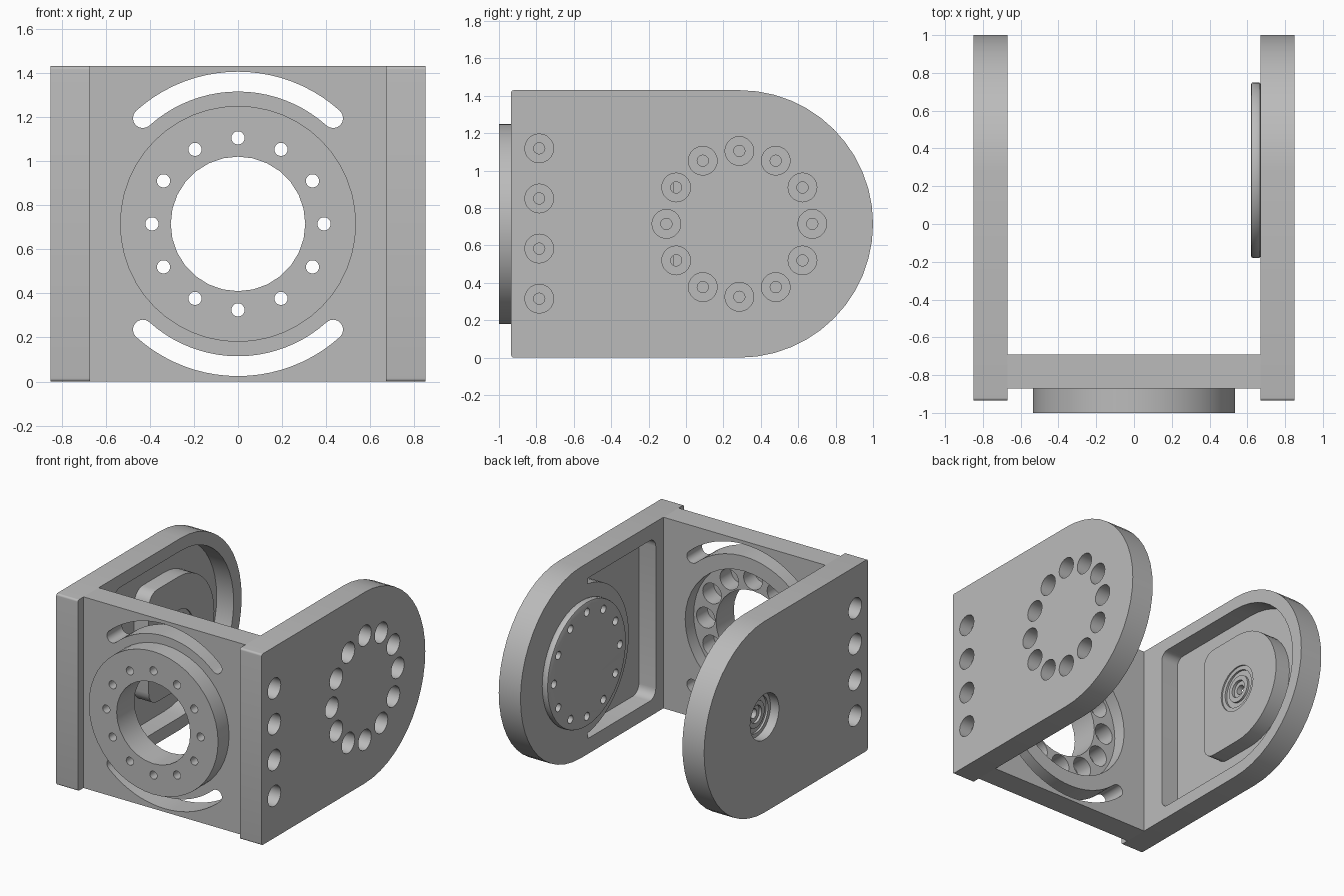
import bpy, bmesh
from math import sin, cos, pi, radians

cube = bpy.data.objects.get("Cube")
if cube:
    bpy.data.objects.remove(cube, do_unlink=True)

grey = bpy.data.materials.new("machined_grey")
grey.use_nodes = True
colour = (0.5, 0.5, 0.5, 1)
grey.diffuse_color = colour
grey.node_tree.nodes["Principled BSDF"].inputs["Base Color"].default_value = colour

MID = 0.715      # height of every bore axis
PIVOT = 0.285    # y of the arm pivot
R = 0.715        # arm end radius


def arc(cu, cv, r, a0, a1, n):
    return [(cu + r * cos(radians(a0 + (a1 - a0) * i / n)),
             cv + r * sin(radians(a0 + (a1 - a0) * i / n))) for i in range(n + 1)]


def circle(cu, cv, r, n=32):
    return arc(cu, cv, r, 0, 360, n)[:-1]


def d_shape(back, r, corner):
    """Round-ended plate outline in (y, z), with rounded corners at its flat end."""
    return (arc(PIVOT, MID, r, -90, 90, 24)
            + arc(back + corner, MID + r - corner, corner, 90, 180, 5)
            + arc(back + corner, MID - r + corner, corner, 180, 270, 5))


def prisms(name, outlines, axis, a, b):
    """Extrude 2D outlines along x or y, from a to b, as one object."""
    bm = bmesh.new()
    for pts in outlines:
        place = (lambda u, v: (a, u, v)) if axis == "x" else (lambda u, v: (u, a, v))
        face = bm.faces.new([bm.verts.new(place(u, v)) for u, v in pts])
        ext = bmesh.ops.extrude_face_region(bm, geom=[face])
        move = (b - a, 0, 0) if axis == "x" else (0, b - a, 0)
        bmesh.ops.translate(bm, vec=move,
                            verts=[e for e in ext["geom"] if isinstance(e, bmesh.types.BMVert)])
    bmesh.ops.recalc_face_normals(bm, faces=bm.faces)
    mesh = bpy.data.meshes.new(name)
    bm.to_mesh(mesh)
    bm.free()
    obj = bpy.data.objects.new(name, mesh)
    mesh.materials.append(grey)
    bpy.context.collection.objects.link(obj)
    return obj


def activate(obj):
    bpy.ops.object.select_all(action="DESELECT")
    obj.select_set(True)
    bpy.context.view_layer.objects.active = obj


def cut(obj, outlines, axis, a, b, operation="DIFFERENCE"):
    tool = prisms("cutter", outlines, axis, a, b)
    mod = obj.modifiers.new("cut", "BOOLEAN")
    mod.operation, mod.solver, mod.object = operation, "EXACT", tool
    activate(obj)
    bpy.ops.object.modifier_apply(modifier="cut")
    bpy.data.objects.remove(tool, do_unlink=True)


def bevel(obj, width):
    mod = obj.modifiers.new("bevel", "BEVEL")
    mod.width, mod.segments, mod.limit_method = width, 2, "ANGLE"
    mod.angle_limit = radians(60)
    activate(obj)
    bpy.ops.object.modifier_apply(modifier="bevel")


def bolt_ring(cu, r):
    return [circle(cu + 0.39 * cos(i * pi / 6), MID + 0.39 * sin(i * pi / 6), r, 20)
            for i in range(12)]


def slot(middle):
    """Curved slot with round ends around the base bore."""
    a0, a1, mean, half = middle - 42, middle + 42, 0.645, 0.045
    e0 = (mean * cos(radians(a0)), MID + mean * sin(radians(a0)))
    e1 = (mean * cos(radians(a1)), MID + mean * sin(radians(a1)))
    return (arc(0, MID, mean + half, a0, a1, 20) + arc(*e1, half, a1, a1 + 180, 8)[1:-1]
            + arc(0, MID, mean - half, a1, a0, 20) + arc(*e0, half, a0 + 180, a0 + 360, 8)[1:-1])


# Base plate and front flange, bored from the inside
plate = prisms("base_plate", [[(-0.67, 0), (0.67, 0), (0.67, 1.43), (-0.67, 1.43)]],
               "y", -0.87, -0.69)
cut(plate, [slot(90), slot(270)], "y", -1.1, -0.5)
flange = prisms("front_flange", [circle(0, MID, 0.535, 48)], "y", -1.0, -0.87)
for part in (plate, flange):
    cut(part, [circle(0, MID, 0.305, 28)], "y", -1.1, -0.5)
    cut(part, bolt_ring(0, 0.077), "y", -0.92, -0.5)
cut(plate, [circle(0, MID, 0.49, 40)], "y", -0.79, -0.5)
cut(flange, bolt_ring(0, 0.03), "y", -1.1, -0.8)

# Side arms with counterbored edge screws
arms = {}
for name, s in (("left_arm", 1), ("right_arm", -1)):
    arm = arms[s] = prisms(name, [d_shape(-0.935, R, 0.015)], "x", s * 0.67, s * 0.85)
    heights = [0.315 + 0.268 * i for i in range(4)]
    cut(arm, [circle(-0.785, z, 0.077, 20) for z in heights], "x", s * 0.75, s * 0.95)
    cut(arm, [circle(-0.785, z, 0.03, 16) for z in heights], "x", s * 0.69, s * 0.8)

# Left arm: pocket around the hub, twelve counterbores and the horn disc
pocket = (arc(-0.53, MID + 0.53, 0.07, 90, 180, 5) + arc(-0.53, MID - 0.53, 0.07, 180, 270, 5)
          + [(0.2, MID - 0.6)] + arc(PIVOT, MID, 0.565, 262, 98, 24) + [(0.2, MID + 0.6)])
cut(arms[1], [pocket], "x", 0.5, 0.81)
cut(arms[1], bolt_ring(PIVOT, 0.077), "x", 0.74, 0.95)
cut(arms[1], bolt_ring(PIVOT, 0.03), "x", 0.5, 0.8)
disc = prisms("horn_disc", [circle(PIVOT, MID, 0.465, 48)], "x", 0.62, 0.67)
bevel(disc, 0.01)
cut(disc, bolt_ring(PIVOT, 0.03), "x", 0.5, 0.8)

# Right arm: round-ended pocket with a raised boss bored for the bearing
cut(arms[-1], [d_shape(-0.5, 0.62, 0.06)], "x", -0.81, -0.5)
boss = prisms("bearing_boss", [d_shape(-0.07, 0.42, 0.1)], "x", -0.81, -0.69)
for part in (arms[-1], boss):
    cut(part, [circle(PIVOT, MID, 0.17)], "x", -0.95, -0.5)


# Bearing: outer race, sunken shield, inner race and shaft sleeve
def ring(name, r_out, r_in, a, b):
    obj = prisms(name, [circle(PIVOT, MID, r_out)], "x", a, b)
    cut(obj, [circle(PIVOT, MID, r_in)], "x", -1, -0.5)
    return obj


ring("bearing_outer_race", 0.17, 0.14, -0.78, -0.70)
ring("bearing_shield", 0.14, 0.1, -0.765, -0.715)
ring("bearing_inner_race", 0.1, 0.065, -0.78, -0.70)
ring("shaft_sleeve", 0.065, 0.035, -0.76, -0.72)

# Smooth the curved walls and keep the machined edges sharp
for obj in list(bpy.context.scene.objects):
    if obj.type == "MESH":
        activate(obj)
        bpy.ops.object.shade_smooth_by_angle(angle=radians(30))
